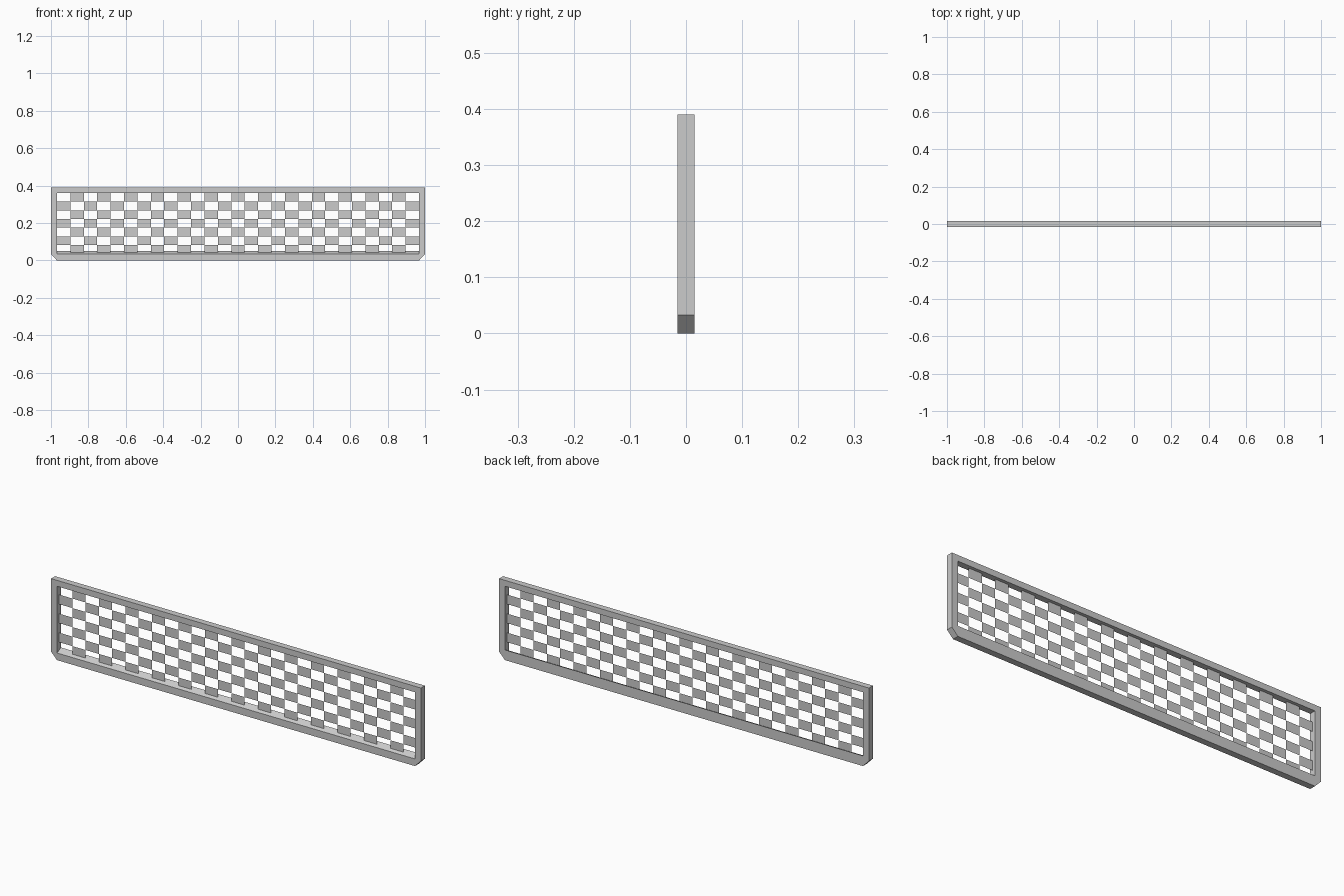
import bpy, bmesh

if "Cube" in bpy.data.objects:
    bpy.data.objects.remove(bpy.data.objects["Cube"])

D = 0.0155                    # half depth of the frame
IX, TOP, IN_TOP = 0.968, 0.39, 0.361
IN_FRONT, IN_BACK = 0.035, 0.05   # sill slopes up towards the back


def finish(bm, name):
    mesh = bpy.data.meshes.new(name)
    bm.to_mesh(mesh)
    bm.free()
    obj = bpy.data.objects.new(name, mesh)
    bpy.context.collection.objects.link(obj)
    return obj


# Frame: chamfered outer outline joined to a rectangular opening
bm = bmesh.new()
outer = [(-1, TOP), (1, TOP), (1, 0.033), (IX, 0), (-IX, 0), (-1, 0.033)]


def opening(sill):
    return [(-IX, IN_TOP), (IX, IN_TOP), (IX, sill), (IX, sill), (-IX, sill), (-IX, sill)]


def ring(points, y):
    return [bm.verts.new((x, y, z)) for x, z in points]


loops = [ring(outer, -D), ring(opening(IN_FRONT), -D),
         ring(opening(IN_BACK), D), ring(outer, D)]
for k in range(4):
    a, b = loops[k], loops[(k + 1) % 4]
    for i in range(6):
        j = (i + 1) % 6
        bm.faces.new((a[i], a[j], b[j], b[i]))
bmesh.ops.remove_doubles(bm, verts=bm.verts, dist=1e-5)
bmesh.ops.recalc_face_normals(bm, faces=bm.faces)
finish(bm, "frame")

# Chequered mesh panel: thin squares in the middle of the frame
bm = bmesh.new()
cols, rows = 27, 7
w, h = 2 * IX / cols, 0.0465
for r in range(rows):
    for c in range(cols):
        if (r + c) % 2 == 0:
            continue
        x0, z1 = -IX + c * w, IN_TOP - r * h
        z0 = max(z1 - h, (IN_FRONT + IN_BACK) / 2)
        bm.faces.new([bm.verts.new((x, 0, z)) for x, z in
                      ((x0, z0), (x0 + w, z0), (x0 + w, z1), (x0, z1))])
finish(bm, "chequered_panel")
